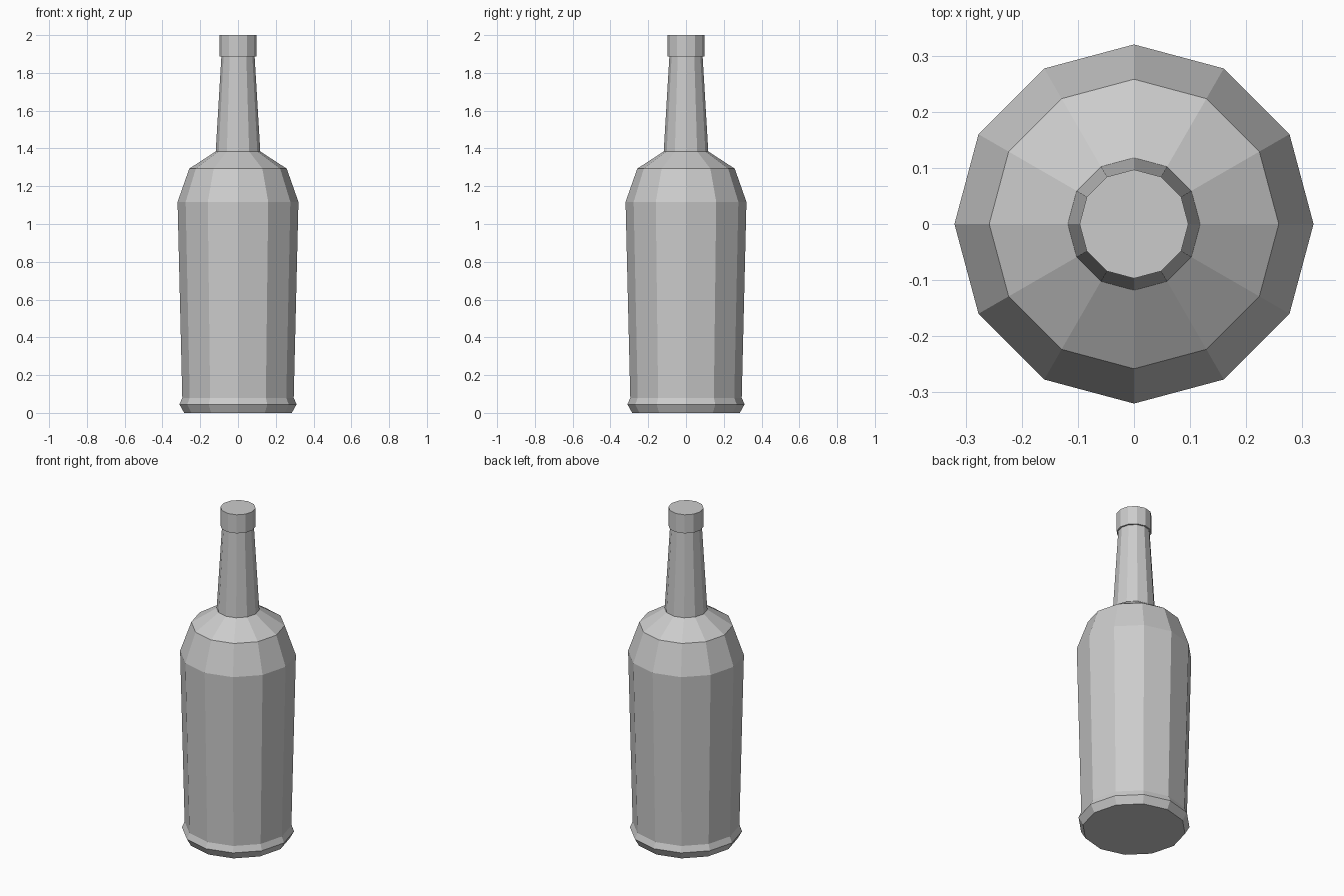
import bpy
import bmesh
from math import cos, sin, tau

SIDES = 12

cube = bpy.data.objects.get("Cube")
if cube:
    bpy.data.objects.remove(cube, do_unlink=True)

# Plain grey for the whole bottle
grey = bpy.data.materials.new("plain_grey")
grey.use_nodes = True
colour = (0.6, 0.6, 0.6, 1.0)
grey.diffuse_color = colour
grey.node_tree.nodes["Principled BSDF"].inputs["Base Color"].default_value = colour


def lathe(name, profile):
    """Spin a (radius, height) profile into a closed, flat-faced solid."""
    bm = bmesh.new()
    rings = [[bm.verts.new((r * cos(tau * i / SIDES), r * sin(tau * i / SIDES), z))
              for i in range(SIDES)] for r, z in profile]
    for low, high in zip(rings, rings[1:]):
        for i in range(SIDES):
            j = (i + 1) % SIDES
            bm.faces.new((low[i], low[j], high[j], high[i]))
    bm.faces.new(rings[0][::-1])
    bm.faces.new(rings[-1])
    mesh = bpy.data.meshes.new(name)
    bm.to_mesh(mesh)
    bm.free()
    mesh.materials.append(grey)
    obj = bpy.data.objects.new(name, mesh)
    bpy.context.collection.objects.link(obj)
    return obj


# Flared foot, tapering body, shoulder, neck and stepped lip in one profile
lathe("bottle", [
    (0.285, 0.0),
    (0.31, 0.045),
    (0.295, 0.08),
    (0.32, 1.117),
    (0.258, 1.293),
    (0.118, 1.384),
    (0.088, 1.887),
    (0.097, 1.887),
    (0.097, 2.0),
])
